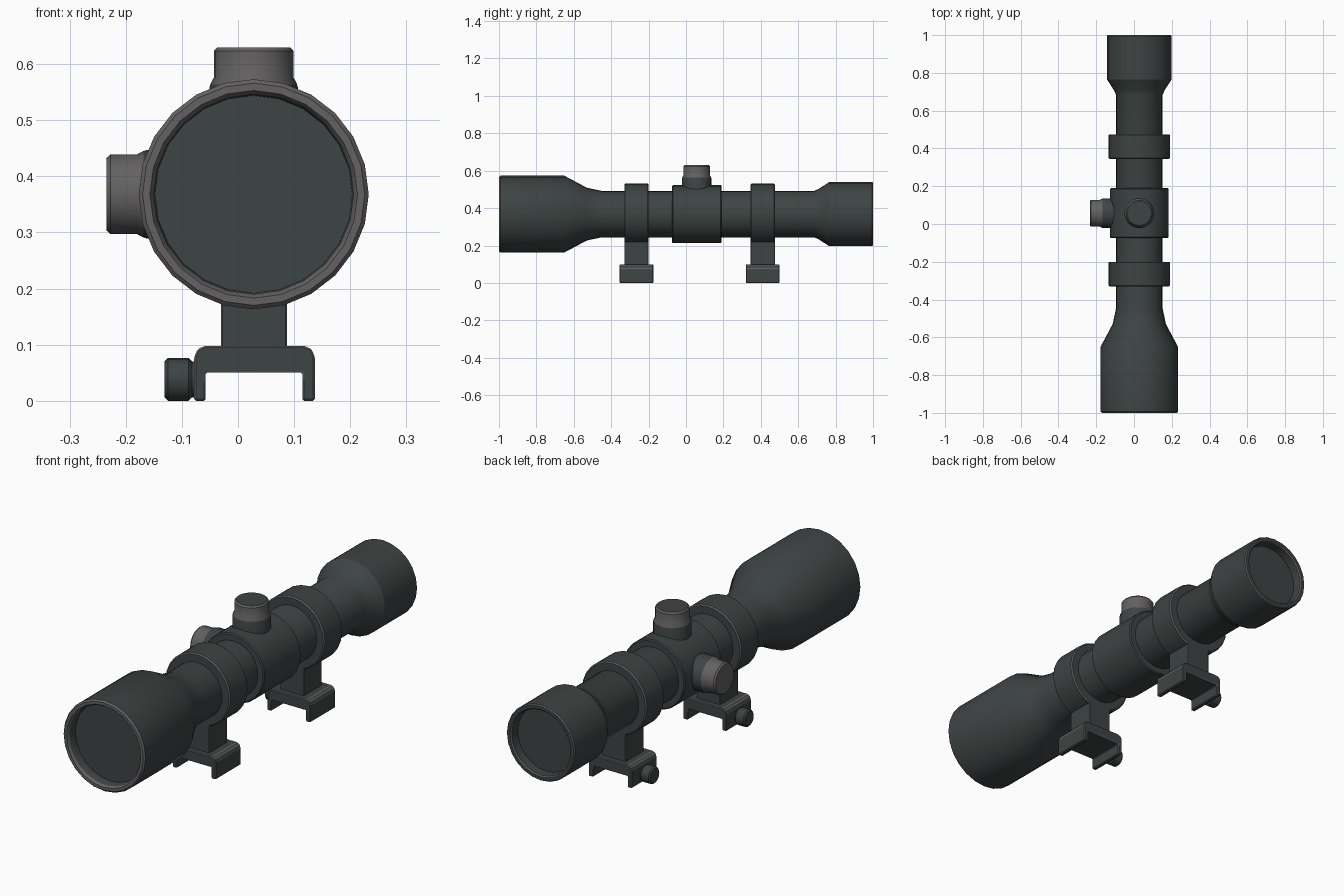
import bpy, bmesh, math
from mathutils import Vector

if "Cube" in bpy.data.objects:
    bpy.data.objects.remove(bpy.data.objects["Cube"])

CX, CZ = 0.028, 0.368          # optical axis
TY = 0.057                     # turret position along the tube


def material(name, col):
    m = bpy.data.materials.new(name)
    m.diffuse_color = (*col, 1)
    m.use_nodes = True
    m.node_tree.nodes["Principled BSDF"].inputs["Base Color"].default_value = m.diffuse_color
    return m


DARK = material("dark green grey", (0.047, 0.058, 0.056))
GREY = material("worn grey", (0.125, 0.120, 0.120))


def finish(name, bm, angle=32):
    bmesh.ops.recalc_face_normals(bm, faces=bm.faces)
    me = bpy.data.meshes.new(name)
    bm.to_mesh(me)
    bm.free()
    me.materials.append(DARK)
    me.materials.append(GREY)
    me.shade_smooth()
    me.set_sharp_from_angle(angle=math.radians(angle))
    ob = bpy.data.objects.new(name, me)
    bpy.context.collection.objects.link(ob)
    return ob


def lathe(name, origin, axis, profile, grey=(), caps=True, n=24, cap_mats=(0, 0)):
    """Spin (distance, radius) points about an axis; grey lists grey bands."""
    a = Vector(axis)
    u = Vector((0, 0, 1)) if abs(a.z) < 0.5 else Vector((1, 0, 0))
    v = a.cross(u)
    o = Vector(origin)
    bm = bmesh.new()
    rings = []
    for t, r in profile:
        rings.append([bm.verts.new(o + a * t + (u * math.cos(k * math.tau / n)
                      + v * math.sin(k * math.tau / n)) * r) for k in range(n)])
    for i in range(len(rings) - 1):
        for k in range(n):
            j = (k + 1) % n
            f = bm.faces.new((rings[i][k], rings[i][j], rings[i + 1][j], rings[i + 1][k]))
            f.material_index = 1 if i in grey else 0
    if caps:
        for ring, m in ((rings[0], cap_mats[0]), (rings[-1], cap_mats[1])):
            bm.faces.new(ring).material_index = m
    return finish(name, bm)


def prism(name, outline, y0, y1, bevel):
    """Extrude an x-z outline along y with worn bevelled edges."""
    bm = bmesh.new()
    f = bm.faces.new([bm.verts.new((x, y0, z)) for x, z in outline])
    ext = bmesh.ops.extrude_face_region(bm, geom=[f])
    verts = [g for g in ext["geom"] if isinstance(g, bmesh.types.BMVert)]
    bmesh.ops.translate(bm, verts=verts, vec=(0, y1 - y0, 0))
    bmesh.ops.recalc_face_normals(bm, faces=bm.faces)
    bmesh.ops.bevel(bm, geom=list(bm.edges), offset=bevel, segments=1,
                    profile=0.5, affect='EDGES', material=1)
    return finish(name, bm)


# main tube with objective bell, eyepiece and recessed lenses
lathe("scope_tube", (CX, 0, CZ), (0, 1, 0), [
    (-0.95, 0.176), (-0.99, 0.178), (-1.0, 0.185), (-1.0, 0.198), (-0.993, 0.205),
    (-0.65, 0.205), (-0.53, 0.141), (-0.45, 0.124),
    (0.685, 0.124), (0.71, 0.135), (0.765, 0.171),
    (0.995, 0.171), (1.0, 0.167), (1.0, 0.152), (0.995, 0.147), (0.955, 0.145)],
    grey=(1, 2, 3, 11, 13))

# turret housing
lathe("turret_housing", (CX, 0, CZ), (0, 1, 0), [
    (-0.075, 0.115), (-0.075, 0.150), (-0.070, 0.155),
    (0.185, 0.155), (0.190, 0.150), (0.190, 0.115)], caps=False)

# elevation and windage turrets: dark base, grey cap
for name, axis, end in (("elevation", (0, 0, 1), 0), ("windage", (-1, 0, 0), 1)):
    o = (CX, TY, CZ)
    lathe(name + "_base", o, axis,
          [(0.09, 0.079), (0.190, 0.079), (0.196, 0.077)])
    lathe(name + "_cap", o, axis,
          [(0.19, 0.077), (0.197, 0.077), (0.208, 0.071), (0.255, 0.071),
           (0.262, 0.065)], grey=(0, 1, 2, 3), cap_mats=(0, end))

# two mounts: ring, post, rail clamp and clamp knob
for name, y in (("front", -0.265), ("rear", 0.41)):
    a, b = y - 0.065, y + 0.065
    lathe(name + "_ring", (CX, 0, CZ), (0, 1, 0), [
        (a, 0.115), (a, 0.158), (a + 0.005, 0.163),
        (b - 0.005, 0.163), (b, 0.158), (b, 0.115)], grey=(1, 3), caps=False)
    prism(name + "_post", [(-0.03, 0.09), (0.087, 0.09), (0.087, 0.25), (-0.03, 0.25)],
          a, b, 0.002)
    prism(name + "_rail_clamp", [
        (-0.078, 0), (-0.058, 0), (-0.058, 0.05), (0.115, 0.05), (0.115, 0),
        (0.137, 0), (0.137, 0.078), (0.131, 0.092), (0.118, 0.098),
        (-0.059, 0.098), (-0.072, 0.092), (-0.078, 0.078)], y - 0.09, y + 0.09, 0.003)
    lathe(name + "_clamp_knob", (0, y, 0.038), (-1, 0, 0), [
        (0.07, 0.032), (0.082, 0.032), (0.088, 0.038), (0.125, 0.038), (0.131, 0.032)], n=16)
